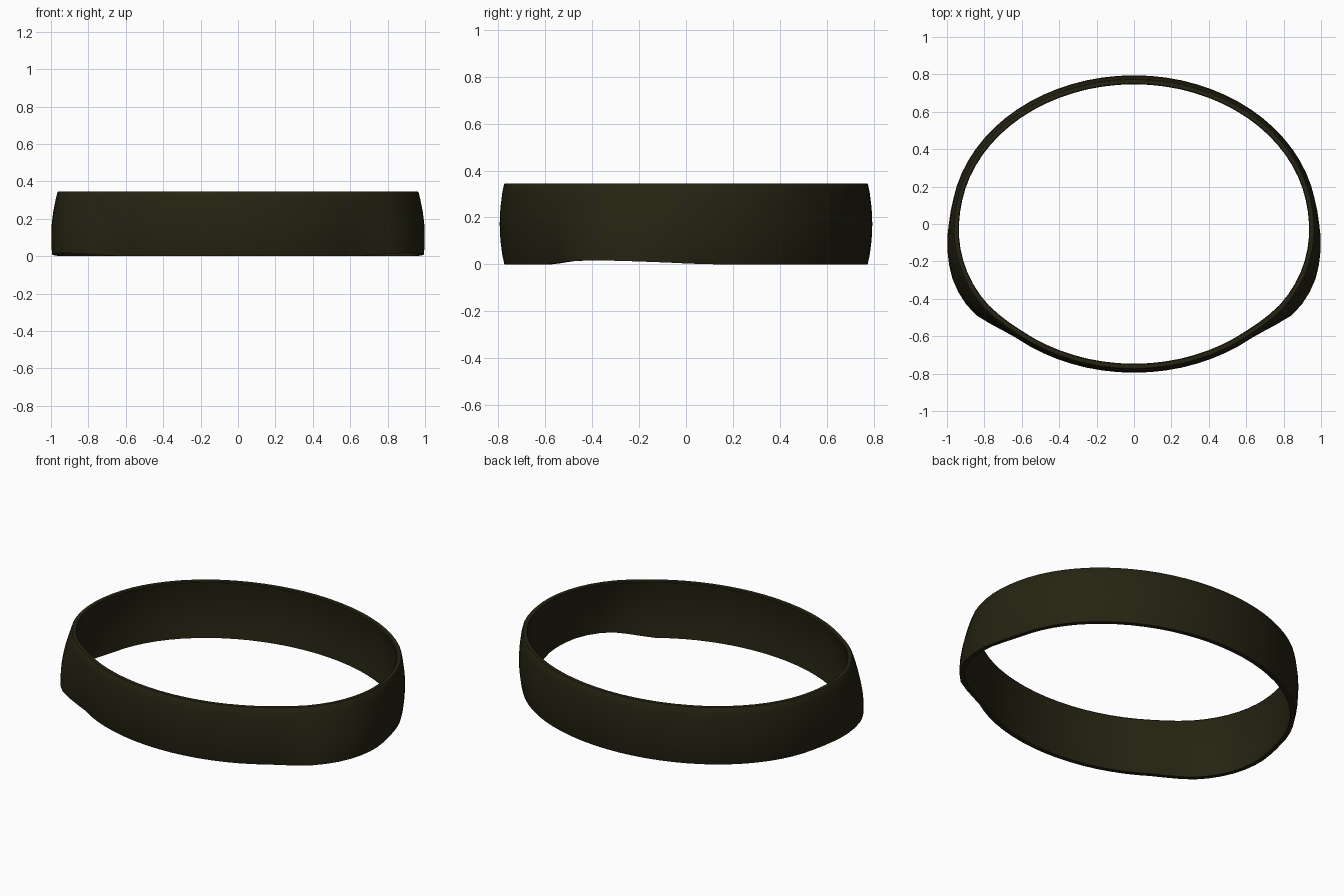
import bpy, bmesh, math

if "Cube" in bpy.data.objects:
    bpy.data.objects.remove(bpy.data.objects["Cube"])

SEG = 72
RX, RY, H = 0.98, 0.795, 0.345

olive = bpy.data.materials.new("dark_olive")
olive.diffuse_color = (0.019, 0.017, 0.006, 1)
olive.use_nodes = True
olive.node_tree.nodes["Principled BSDF"].inputs["Base Color"].default_value = olive.diffuse_color

# Wall cross-section, counter-clockwise: (offset along the outward normal, height fraction)
SECTION = [(-0.020, 0.0), (-0.011, 0.12), (-0.003, 0.30), (0.0, 0.5),
           (-0.003, 0.70), (-0.011, 0.88), (-0.018, 0.985), (-0.022, 1.0),
           (-0.044, 1.0), (-0.048, 0.985), (-0.041, 0.88), (-0.033, 0.70),
           (-0.030, 0.5), (-0.033, 0.30), (-0.041, 0.12), (-0.046, 0.0)]

# Flare of the lower edge by degrees forward of the side axis
FLARE = [(-8, 0), (0, 0.018), (6, 0.038), (12, 0.055), (22, 0.078),
         (30, 0.078), (36, 0.068), (43, 0.026), (50, 0.0)]


def flare(deg):
    for (a, fa), (b, fb) in zip(FLARE, FLARE[1:]):
        if a <= deg <= b:
            return fa + (fb - fa) * (deg - a) / (b - a)
    return 0.0


bm = bmesh.new()
rings = []
for i in range(SEG):
    t = 2 * math.pi * i / SEG
    c, s = math.cos(t), math.sin(t)
    # Ellipse normal
    nx, ny = c * RY, s * RX
    n = math.hypot(nx, ny)
    nx, ny = nx / n, ny / n
    # Same flare on both sides
    f = flare(math.degrees(math.atan2(-s, abs(c))))
    lift = 0.016 * f / 0.078
    ring = []
    for off, k in SECTION:
        d = off + f * (0.2 + 0.8 * (1 - k) ** 1.15)
        z = H * k + lift * (1 - k)
        ring.append(bm.verts.new((RX * c + nx * d, RY * s + ny * d, z)))
    rings.append(ring)

m = len(SECTION)
for i in range(SEG):
    a, b = rings[i], rings[(i + 1) % SEG]
    for j in range(m):
        k = (j + 1) % m
        bm.faces.new((a[j], b[j], b[k], a[k]))
bmesh.ops.recalc_face_normals(bm, faces=bm.faces)

mesh = bpy.data.meshes.new("band")
bm.to_mesh(mesh)
bm.free()
mesh.materials.append(olive)
band = bpy.data.objects.new("band", mesh)
bpy.context.collection.objects.link(band)
bpy.context.view_layer.objects.active = band
band.select_set(True)
bpy.ops.object.shade_smooth_by_angle(angle=math.radians(40))
